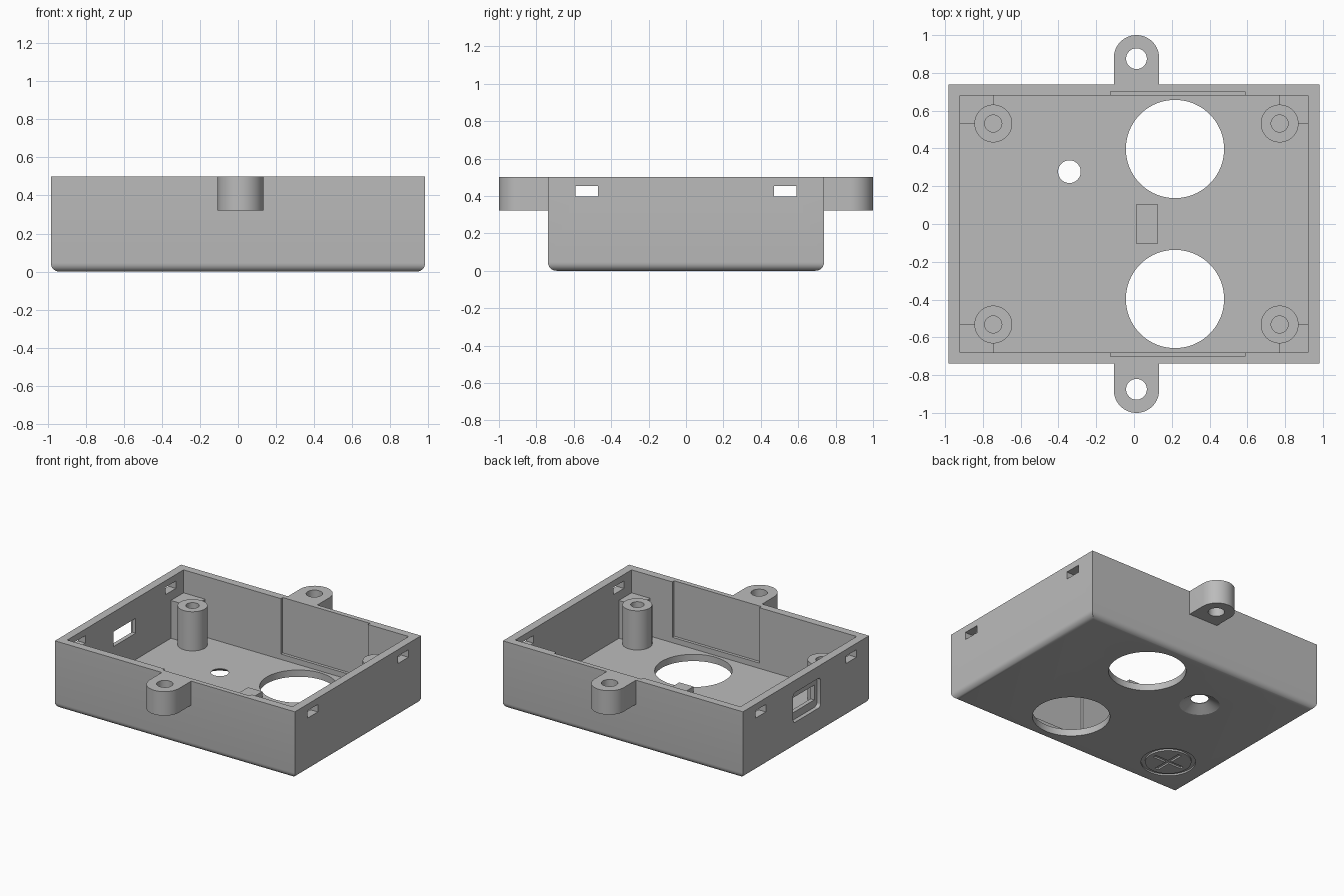
import bpy, bmesh
from math import radians
from mathutils import Matrix

if "Cube" in bpy.data.objects:
    bpy.data.objects.remove(bpy.data.objects["Cube"], do_unlink=True)

grey = bpy.data.materials.new("plain grey")
grey.use_nodes = True
COLOUR = (0.5, 0.5, 0.5, 1)
grey.diffuse_color = COLOUR
grey.node_tree.nodes["Principled BSDF"].inputs["Base Color"].default_value = COLOUR


def add(name, bm):
    bmesh.ops.recalc_face_normals(bm, faces=bm.faces)
    mesh = bpy.data.meshes.new(name)
    bm.to_mesh(mesh)
    bm.free()
    mesh.materials.append(grey)
    obj = bpy.data.objects.new(name, mesh)
    bpy.context.collection.objects.link(obj)
    return obj


def box(name, xs, ys, zs, round_edges=None, radius=0.0):
    """Box between limits; round_edges picks the edges to round."""
    bm = bmesh.new()
    bmesh.ops.create_cube(bm, size=1)
    for v in bm.verts:
        v.co = [r[0] if c < 0 else r[1] for c, r in zip(v.co, (xs, ys, zs))]
    if round_edges:
        edges = [e for e in bm.edges if round_edges(*e.verts)]
        bmesh.ops.bevel(bm, geom=edges, offset=radius, segments=6,
                        profile=0.5, affect='EDGES')
    return add(name, bm)


def cylinder(name, x, y, zs, r, r_top=None, sides=64):
    bm = bmesh.new()
    bmesh.ops.create_cone(bm, cap_ends=True, segments=sides, radius1=r,
                          radius2=r if r_top is None else r_top,
                          depth=zs[1] - zs[0],
                          matrix=Matrix.Translation((x, y, sum(zs) / 2)))
    return add(name, bm)


def combine(obj, tool, operation='DIFFERENCE'):
    """Apply a boolean and discard the tool."""
    mod = obj.modifiers.new("cut", 'BOOLEAN')
    mod.object, mod.operation, mod.solver = tool, operation, 'EXACT'
    bpy.context.view_layer.objects.active = obj
    bpy.ops.object.modifier_apply(modifier=mod.name)
    bpy.data.objects.remove(tool, do_unlink=True)


W, D, H = 0.983, 0.738, 0.5       # outer half width, half depth, height
IW, ID, FLOOR = 0.922, 0.68, 0.05  # inner half width, half depth, floor top
CX = 0.013                         # centre line of lugs and posts

# Tray with rounded underside edges
tray = box("tray", (-W, W), (-D, D), (0, H),
           lambda a, b: a.co.z + b.co.z < 0.01, 0.045)
combine(tray, box("cavity", (-IW, IW), (-ID, ID), (FLOOR, 0.7)))

# Shallow wall pockets and the two large floor openings
for s in (-1, 1):
    combine(tray, box("pocket", (-0.125, 0.588),
                      sorted((s * 0.6, s * 0.702)), (0.09, 0.7)))
    combine(tray, cylinder("opening", 0.217, s * 0.397, (-0.1, 0.2), 0.26, sides=96))

# Clip slots in both short walls
for sx in (-1, 1):
    for sy in (-1, 1):
        combine(tray, box("slot", sorted((sx * 0.88, sx * 1.1)),
                          sorted((sy * 0.47, sy * 0.59)), (0.397, 0.452)))

# Cable port with a rounded outer recess
along_x = lambda a, b: abs(a.co.x - b.co.x) > 0.01
combine(tray, box("port_recess", (-1.1, -0.953), (-0.17, 0.15), (0.19, 0.41),
                  along_x, 0.025))
combine(tray, box("port", (-1.1, -0.85), (-0.14, 0.12), (0.245, 0.355)))

# Countersunk small hole
combine(tray, cylinder("small_hole", -0.342, 0.277, (-0.1, 0.2), 0.06))
combine(tray, cylinder("countersink", -0.342, 0.277, (-0.005, 0.045), 0.143, 0.06))

# Ring and plus mark engraved underneath
MX, MY, DEEP = -0.675, -0.447, (-0.05, 0.012)
ring = cylinder("ring", MX, MY, DEEP, 0.183)
combine(ring, cylinder("ring_core", MX, MY, (-0.1, 0.1), 0.155))
combine(tray, ring)
plus = box("plus", (MX - 0.12, MX + 0.12), (MY - 0.014, MY + 0.014), DEEP)
combine(plus, box("plus_bar", (MX - 0.014, MX + 0.014),
                  (MY - 0.12, MY + 0.12), DEEP), 'UNION')
combine(tray, plus)

parts = [tray]

# Mounting lugs on the long sides
for s, side in ((-1, "front"), (1, "back")):
    lug = box(side + "_lug", (CX - 0.12, CX + 0.12),
              sorted((s * D, s * 0.88)), (0.322, H))
    combine(lug, cylinder("lug_end", CX, s * 0.88, (0.322, H), 0.12), 'UNION')
    combine(lug, cylinder("lug_hole", CX, s * 0.875, (0.2, 0.6), 0.055))
    parts.append(lug)

# Screw posts tied into the corners by lower blocks
for sx, side in ((-1, "right"), (1, "left")):
    for sy, end in ((-1, "front"), (1, "back")):
        x, y = CX + sx * 0.758, sy * 0.532
        post = cylinder(f"{end}_{side}_post", x, y, (0.045, 0.34), 0.1)
        combine(post, box("corner_block", sorted((x, sx * (IW + 0.005))),
                          sorted((y, sy * (ID + 0.005))), (0.045, 0.33)), 'UNION')
        combine(post, cylinder("screw_hole", x, y, (0.08, 0.5), 0.045))
        parts.append(post)

# Small support pad on the floor
parts.append(box("support_pad", (0.01, 0.127), (-0.103, 0.103), (0.045, 0.1)))

# Smooth the curved surfaces, keep edges sharp
for obj in bpy.context.view_layer.objects:
    obj.select_set(obj in parts)
bpy.context.view_layer.objects.active = tray
bpy.ops.object.shade_smooth_by_angle(angle=radians(30))
